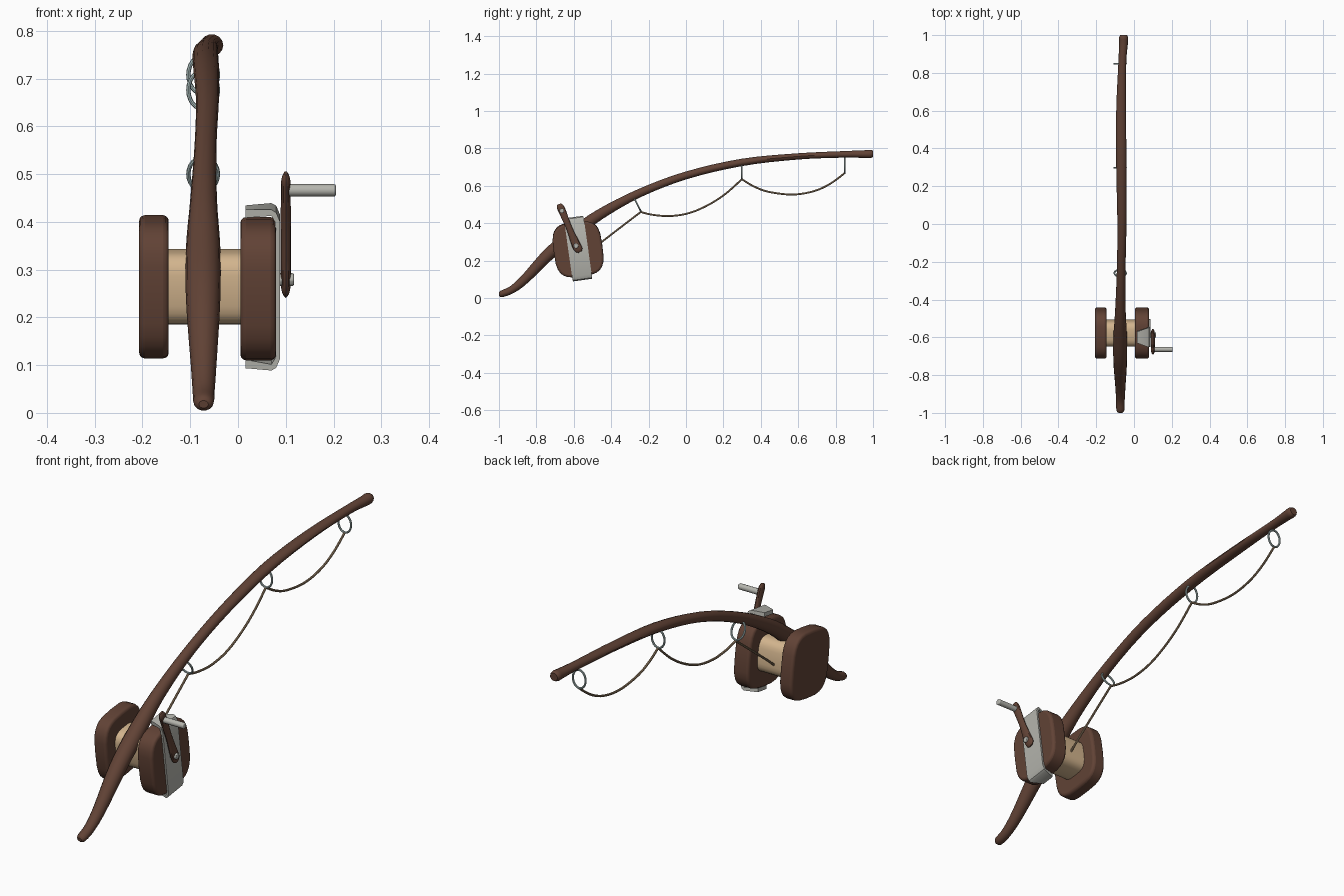
import bpy, bmesh
from math import sin, cos, pi, radians
from mathutils import Vector, Matrix

if "Cube" in bpy.data.objects:
    bpy.data.objects.remove(bpy.data.objects["Cube"])

CY, CZ, TILT = -0.577, 0.264, radians(8)   # reel centre and lean


def material(name, rgb):
    m = bpy.data.materials.new(name)
    m.diffuse_color = (*rgb, 1)
    m.use_nodes = True
    m.node_tree.nodes["Principled BSDF"].inputs["Base Color"].default_value = m.diffuse_color
    return m


WOOD = material("dark_wood", (0.12, 0.055, 0.036))
TAN = material("pale_wood", (0.65, 0.46, 0.27))
STEEL = material("steel", (0.46, 0.46, 0.42))
GUIDE = material("guide_metal", (0.42, 0.53, 0.52))
CORD = material("cord", (0.36, 0.25, 0.15))


def finish(bm, name, mat, bevel=0, angle=35):
    bmesh.ops.recalc_face_normals(bm, faces=bm.faces[:])
    me = bpy.data.meshes.new(name)
    bm.to_mesh(me)
    bm.free()
    ob = bpy.data.objects.new(name, me)
    bpy.context.collection.objects.link(ob)
    me.materials.append(mat)
    bpy.ops.object.select_all(action='DESELECT')
    ob.select_set(True)
    bpy.context.view_layer.objects.active = ob
    if bevel:
        b = ob.modifiers.new("bevel", 'BEVEL')
        b.width, b.segments, b.angle_limit = bevel, 3, radians(40)
        b.limit_method = 'ANGLE'
    bpy.ops.object.shade_smooth_by_angle(angle=radians(angle))
    return ob


def loft(rings, name, mat, closed=False, **kw):
    bm = bmesh.new()
    rs = [[bm.verts.new(p) for p in r] for r in rings]
    n = len(rs[0])
    for a, b in zip(rs, rs[1:] + rs[:1] if closed else rs[1:]):
        for i in range(n):
            j = (i + 1) % n
            bm.faces.new((a[i], a[j], b[j], b[i]))
    if not closed:
        bm.faces.new(rs[0])
        bm.faces.new(rs[-1])
    return finish(bm, name, mat, **kw)


def smooth_path(pts, steps):
    """Catmull-Rom through rows of (x, y, z, side radius, depth radius)."""
    v = [pts[0]] + pts + [pts[-1]]
    out = []
    for a, b, c, d in zip(v, v[1:], v[2:], v[3:]):
        for s in range(steps):
            t = s / steps
            out.append([0.5 * (2 * q + (r - p) * t + (2 * p - 5 * q + 4 * r - w) * t * t
                               + (3 * q - p - 3 * r + w) * t ** 3)
                        for p, q, r, w in zip(a, b, c, d)])
    return out + [list(pts[-1])]


def sweep(pts, name, mat, sides=12, steps=4):
    p = smooth_path(pts, steps)
    rings = []
    for i, q in enumerate(p):
        t = Vector(p[min(i + 1, len(p) - 1)][:3]) - Vector(p[max(i - 1, 0)][:3])
        n = Vector((1, 0, 0)).cross(t).normalized()
        side = t.cross(n).normalized()
        rings.append([Vector(q[:3]) + side * q[3] * cos(k * 2 * pi / sides)
                      + n * q[4] * sin(k * 2 * pi / sides) for k in range(sides)])
    return loft(rings, name, mat)


def lump(x0, x1, y, z, ry, rz, name, mat, power=2.0, sides=28, tilt=TILT, bevel=0):
    """Superellipse in the YZ plane, extruded along X."""
    e = 2 / power
    out = []
    for k in range(sides):
        a = k * 2 * pi / sides
        c, s = cos(a), sin(a)
        u = ry * abs(c) ** e * (1 if c > 0 else -1)
        v = rz * abs(s) ** e * (1 if s > 0 else -1)
        out.append((y + u * cos(tilt) - v * sin(tilt), z + u * sin(tilt) + v * cos(tilt)))
    return loft([[(x, *q) for q in out] for x in (x0, x1)], name, mat, bevel=bevel)


# Bent wooden rod
sweep([(-.072, -1.0, .018, .010, .008), (-.072, -.985, .022, .021, .018),
       (-.072, -.93, .045, .023, .021), (-.072, -.86, .102, .027, .026),
       (-.073, -.73, .238, .036, .034), (-.073, -.60, .345, .036, .034),
       (-.072, -.46, .447, .028, .029), (-.068, -.25, .560, .023, .023),
       (-.064, 0, .655, .024, .021), (-.067, .30, .725, .027, .020),
       (-.068, .60, .757, .026, .017), (-.062, .85, .768, .021, .018),
       (-.056, .95, .769, .023, .021), (-.055, .985, .770, .024, .023),
       (-.055, 1.0, .770, .018, .017)], "rod", WOOD, sides=14)

# Reel flanges and spool
lump(-.207, -.145, CY, CZ, .131, .146, "left_flange", WOOD, 3.4, bevel=.012)
lump(.005, .080, CY, CZ - .004, .131, .146, "right_flange", WOOD, 3.4, bevel=.012)
lump(-.16, .02, CY, CZ, .070, .077, "spool", TAN, 3.4)

# Metal strap wrapped round the right flange: x, height, half width
prof = [(.016, .150, .030), (.016, .168, .030), (.070, .170, .050), (.080, .164, .052), (.088, .145, .053)]
inner = [(.077, .145, .053), (.070, .157, .050)]
half = inner + prof[::-1]
outline = [half[0], half[1]] + prof + [(x, -h, w) for x, h, w in prof[::-1]] \
    + [(x, -h, w) for x, h, w in inner[::-1]]
bm = bmesh.new()
rot = Matrix.Rotation(TILT, 3, 'X')
front, back = [[bm.verts.new(rot @ Vector((x, s * w, h)) + Vector((0, CY, CZ)))
                for x, h, w in outline] for s in (-1, 1)]
bm.faces.new(front)
bm.faces.new(back[::-1])
for i in range(len(front)):
    j = (i + 1) % len(front)
    bm.faces.new((front[i], front[j], back[j], back[i]))
finish(bm, "flange_strap", STEEL)

# Crank: arm, axle and grip
sweep([(.100, -.566, .246, .003, .010), (.100, -.573, .258, .009, .021),
       (.100, -.588, .285, .011, .023), (.100, -.625, .375, .011, .016),
       (.100, -.662, .465, .010, .020), (.100, -.674, .490, .009, .018),
       (.100, -.679, .502, .004, .010)], "crank_arm", WOOD)
lump(.075, .117, -.588, .279, .014, .014, "crank_axle", STEEL, sides=8, bevel=.003)
lump(.098, .205, -.664, .466, .013, .013, "crank_grip", STEEL, sides=12, bevel=.004)

# Line guides hanging under the rod
for i, (y, z, lean) in enumerate([(-.260, .500, 27), (.298, .676, 0), (.848, .708, 0)]):
    r = Matrix.Rotation(radians(lean), 3, 'X')
    rings = []
    for k in range(24):
        a = k * 2 * pi / 24
        d = Vector((cos(a), 0, sin(a)))
        c = Vector((.031 * cos(a), 0, .040 * sin(a)))
        rings.append([r @ (c + .0045 * (d * cos(b * pi / 4) + Vector((0, 1, 0)) * sin(b * pi / 4)))
                      + Vector((-.073, y, z)) for b in range(8)])
    loft(rings, f"line_guide_{i + 1}", GUIDE, closed=True)

# Slack line from the spool through the guides
path = [(-.53, .235), (-.44, .308), (-.242, .460)], \
       [(-.242, .460), (-.18, .445), (-.085, .438), (.02, .455), (.12, .498), (.21, .556), (.299, .635)], \
       [(.299, .635), (.36, .598), (.44, .568), (.567, .553), (.68, .570), (.77, .610), (.849, .668)]
for i, seg in enumerate(path):
    sweep([(-.073, y, z, .005, .005) for y, z in seg], f"line_{i + 1}", CORD, sides=8, steps=5)
